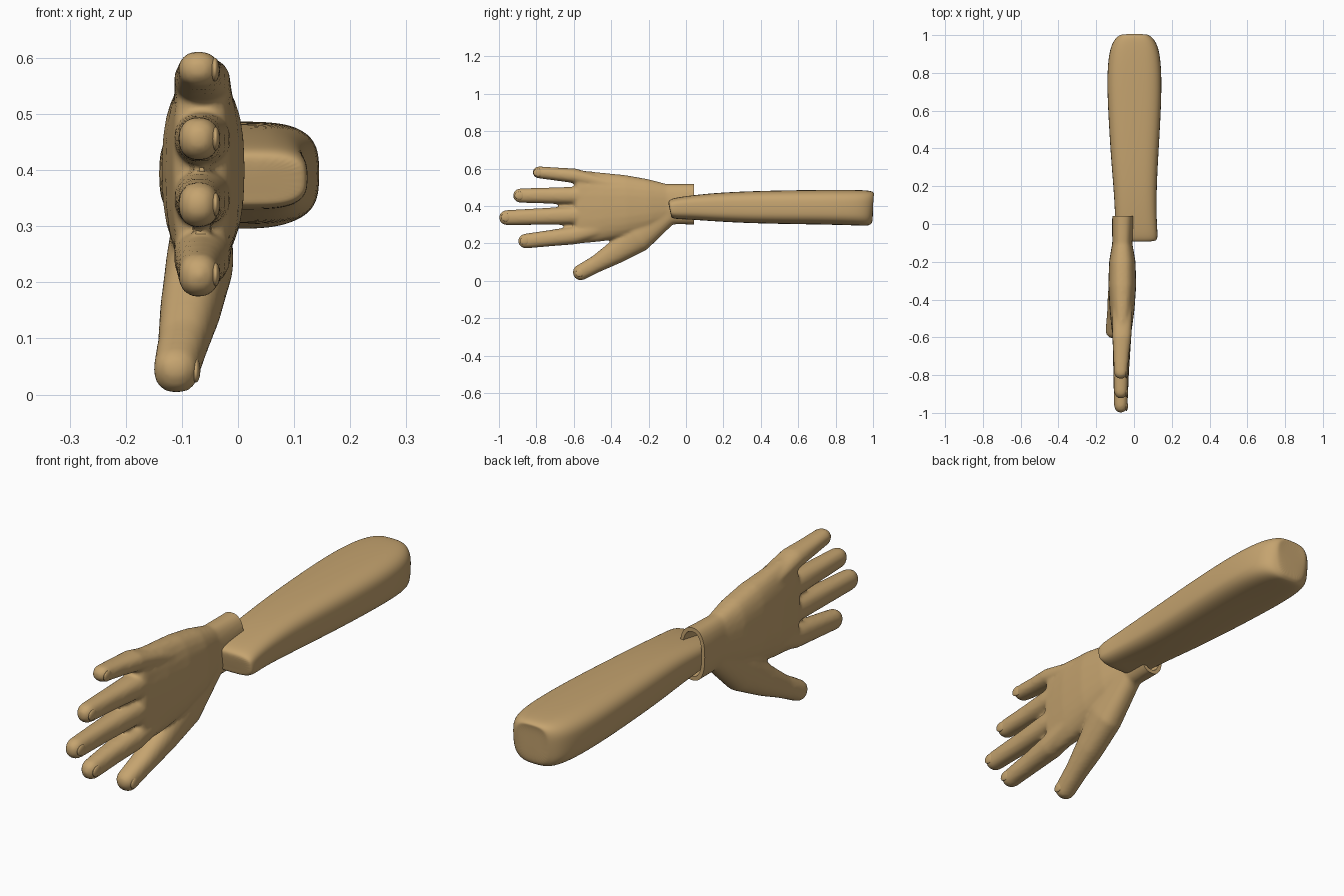
import bpy, bmesh, math
from mathutils import Vector

cube = bpy.data.objects.get("Cube")
if cube:
    bpy.data.objects.remove(cube, do_unlink=True)

skin = bpy.data.materials.new("tan skin")
skin.use_nodes = True
TAN = (0.56, 0.37, 0.16, 1)
skin.diffuse_color = TAN
skin.node_tree.nodes["Principled BSDF"].inputs["Base Color"].default_value = TAN


def sgnpow(v, p):
    return math.copysign(abs(v) ** p, v)


def loft(name, path, cap=0.0, power=2.3, sides=24):
    """Skin rounded-box rings along a path of (x, y, z, half_x, half_side);
    the last ring can close with a dome of length cap."""
    pts = [Vector(p[:3]) for p in path]
    rings = []
    for i, p in enumerate(path):
        t = pts[min(i + 1, len(pts) - 1)] - pts[max(i - 1, 0)]
        t.x = 0
        t.normalize()
        rings.append((pts[i], t, p[3], p[4]))
    if cap:
        c, t, a, b = rings[-1]
        for s in (0.35, 0.65, 0.87, 0.97):
            k = math.sqrt(1 - s * s)
            rings.append((c + t * cap * s, t, a * k, b * k))
    bm = bmesh.new()
    loops = []
    for c, t, a, b in rings:
        n = Vector((0, -t.z, t.y))
        loop = []
        for j in range(sides):
            w = math.tau * j / sides
            offset = Vector((a * sgnpow(math.cos(w), 2 / power), 0, 0))
            loop.append(bm.verts.new(c + offset + n * b * sgnpow(math.sin(w), 2 / power)))
        loops.append(loop)
    for lo, hi in zip(loops, loops[1:]):
        for j in range(sides):
            k = (j + 1) % sides
            bm.faces.new((lo[j], lo[k], hi[k], hi[j]))
    bm.faces.new(loops[0][::-1])
    bm.faces.new(loops[-1])
    bmesh.ops.recalc_face_normals(bm, faces=bm.faces)
    mesh = bpy.data.meshes.new(name)
    bm.to_mesh(mesh)
    bm.free()
    mesh.materials.append(skin)
    ob = bpy.data.objects.new(name, mesh)
    bpy.context.collection.objects.link(ob)
    return ob


def activate(ob):
    bpy.ops.object.select_all(action="DESELECT")
    ob.select_set(True)
    bpy.context.view_layer.objects.active = ob


def apply_mod(ob, kind, **settings):
    activate(ob)
    m = ob.modifiers.new(kind.title(), kind)
    for key, value in settings.items():
        setattr(m, key, value)
    bpy.ops.object.modifier_apply(modifier=m.name)


# Palm and wrist
hand = loft("hand", [
    (-0.057, 0.07, 0.41, 0.058, 0.11),
    (-0.06, -0.02, 0.41, 0.056, 0.108),
    (-0.062, -0.10, 0.41, 0.053, 0.108),
    (-0.062, -0.20, 0.405, 0.070, 0.140),
    (-0.062, -0.32, 0.40, 0.074, 0.166),
    (-0.063, -0.45, 0.395, 0.066, 0.184),
    (-0.065, -0.57, 0.395, 0.052, 0.196)], cap=0.035, power=2.5)
parts = [hand]

# Fingers: root z, knuckle z, tip z, tip y, thickness
for name, z0, z1, z2, tip, r in (
        ("little_finger", 0.51, 0.562, 0.580, -0.82, 0.034),
        ("ring_finger", 0.44, 0.456, 0.456, -0.925, 0.041),
        ("middle_finger", 0.37, 0.350, 0.338, -1.0, 0.043),
        ("index_finger", 0.30, 0.243, 0.213, -0.898, 0.042)):
    y1, end = -0.60, tip + r
    mid = (y1 + end) / 2
    parts.append(loft(name, [
        (-0.060, -0.38, z0, 0.055, r),
        (-0.064, y1, z1, 0.050, r * 1.15),
        (-0.068, mid, (z1 + z2) / 2, 0.042, r * 1.03),
        (-0.070, end, z2, 0.036, r * 0.94)], cap=r))

# Thumb
parts.append(loft("thumb", [
    (-0.060, -0.10, 0.355, 0.048, 0.060),
    (-0.068, -0.26, 0.235, 0.060, 0.085),
    (-0.085, -0.38, 0.150, 0.054, 0.062),
    (-0.098, -0.48, 0.090, 0.045, 0.046),
    (-0.110, -0.565, 0.044, 0.041, 0.042)], cap=0.04))

# Fuse the hand into one soft surface
activate(hand)
for p in parts:
    p.select_set(True)
bpy.ops.object.join()
apply_mod(hand, "REMESH", mode="VOXEL", voxel_size=0.008)
apply_mod(hand, "SMOOTH", factor=0.5, iterations=7)

# Trim the cuff flat and hollow it out
trim = loft("cuff_trim", [(0, 0.042, 0.4, 0.3, 0.3), (0, 0.2, 0.4, 0.3, 0.3)])
hollow = loft("cuff_hollow", [(-0.058, -0.04, 0.41, 0.038, 0.085),
                              (-0.057, 0.1, 0.41, 0.047, 0.097)], power=2.5)
for cutter in (trim, hollow):
    cutter.hide_render = True
    apply_mod(hand, "BOOLEAN", operation="DIFFERENCE", object=cutter, solver="EXACT")
    bpy.data.objects.remove(cutter, do_unlink=True)

# Fingernails on the back of the hand
nails = []
for name, x, y, z, slope in (
        ("little_nail", -0.041, -0.79, 0.579, 0),
        ("ring_nail", -0.040, -0.89, 0.456, 0),
        ("middle_nail", -0.040, -0.963, 0.339, 0),
        ("index_nail", -0.040, -0.862, 0.214, 0.1),
        ("thumb_nail", -0.075, -0.565, 0.044, 0.5)):
    bpy.ops.mesh.primitive_uv_sphere_add(segments=20, ring_count=12, radius=1,
                                         location=(x, y, z), rotation=(slope, 0, 0))
    nail = bpy.context.object
    nail.name = name
    nail.scale = (0.008, 0.027, 0.021)
    nail.data.materials.append(skin)
    nails.append(nail)

# Forearm
forearm = loft("forearm", [
    (0.020, -0.088, 0.384, 0.088, 0.036),
    (0.018, -0.084, 0.385, 0.104, 0.048),
    (0.016, -0.06, 0.387, 0.110, 0.057),
    (0.010, 0.02, 0.392, 0.110, 0.064),
    (0.007, 0.15, 0.394, 0.112, 0.076),
    (0.003, 0.32, 0.394, 0.123, 0.085),
    (0.003, 0.52, 0.394, 0.136, 0.090),
    (0.002, 0.74, 0.394, 0.146, 0.093),
    (0.002, 0.88, 0.392, 0.139, 0.095),
    (0.002, 0.95, 0.390, 0.122, 0.095),
    (0.002, 0.985, 0.388, 0.098, 0.093),
    (0.002, 0.998, 0.386, 0.075, 0.084),
    (0.002, 1.0, 0.386, 0.060, 0.072)], power=3.2, sides=32)
apply_mod(forearm, "SUBSURF", levels=2)

for ob in [hand, forearm] + nails:
    activate(ob)
    bpy.ops.object.shade_smooth_by_angle(angle=math.radians(40))
